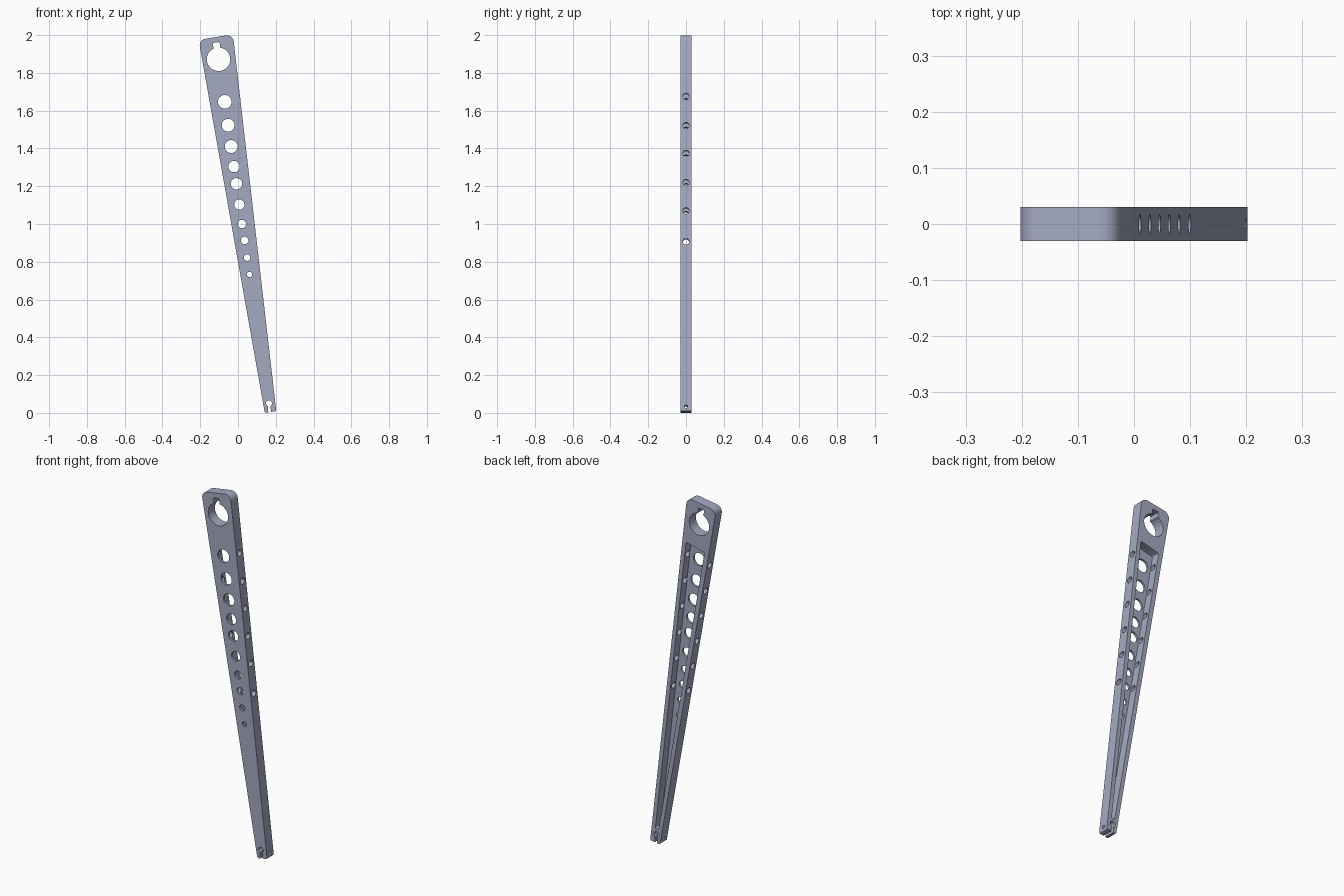
import bpy, bmesh, math
from mathutils import Vector

cube = bpy.data.objects.get("Cube")
if cube:
    bpy.data.objects.remove(cube, do_unlink=True)

HALF = 0.03  # half thickness of the arm

steel = bpy.data.materials.new("blue grey metal")
steel.use_nodes = True
colour = (0.37, 0.40, 0.53, 1.0)
steel.diffuse_color = colour
steel.node_tree.nodes["Principled BSDF"].inputs["Base Color"].default_value = colour


def rounded(corners, steps=8):
    """Round each (x, z, radius) corner of a convex outline with an arc."""
    pts = []
    for i, (x, z, r) in enumerate(corners):
        p = Vector((x, z))
        a = (Vector(corners[i - 1][:2]) - p).normalized()
        b = (Vector(corners[(i + 1) % len(corners)][:2]) - p).normalized()
        half = a.angle(b) / 2
        centre = p + (a + b).normalized() * (r / math.sin(half))
        start = p + a * (r / math.tan(half)) - centre
        end = p + b * (r / math.tan(half)) - centre
        sweep = start.angle_signed(end)
        for k in range(steps + 1):
            t = -sweep * k / steps
            pts.append((centre.x + start.x * math.cos(t) - start.y * math.sin(t),
                        centre.y + start.x * math.sin(t) + start.y * math.cos(t)))
    return pts


def make_object(name, bm):
    bmesh.ops.recalc_face_normals(bm, faces=bm.faces)
    mesh = bpy.data.meshes.new(name)
    bm.to_mesh(mesh)
    bm.free()
    mesh.materials.append(steel)
    obj = bpy.data.objects.new(name, mesh)
    bpy.context.collection.objects.link(obj)
    return obj


def prism(name, outline, y0, y1):
    """Extrude an x-z outline along y."""
    bm = bmesh.new()
    face = bm.faces.new([bm.verts.new((x, y0, z)) for x, z in outline])
    new = bmesh.ops.extrude_face_region(bm, geom=[face])["geom"]
    bmesh.ops.translate(bm, vec=(0, y1 - y0, 0),
                        verts=[v for v in new if isinstance(v, bmesh.types.BMVert)])
    return make_object(name, bm)


def rod(name, centre, direction, radius, length, sides=32):
    """Cylinder used as a drill."""
    bm = bmesh.new()
    bmesh.ops.create_cone(bm, cap_ends=True, segments=sides, radius1=radius,
                          radius2=radius, depth=length)
    rot = Vector(direction).to_track_quat('Z', 'Y').to_matrix()
    bmesh.ops.rotate(bm, verts=bm.verts, cent=(0, 0, 0), matrix=rot)
    bmesh.ops.translate(bm, verts=bm.verts, vec=centre)
    return make_object(name, bm)


def slot(name, start, end, half_width):
    """Straight slot through the thickness, from start to end in x-z."""
    a, b = Vector(start), Vector(end)
    d = (b - a).normalized()
    n = Vector((-d.y, d.x)) * half_width
    return prism(name, [tuple(p) for p in (a + n, a - n, b - n, b + n)], -0.1, 0.1)


def right_edge(z):
    return -0.019 + 0.220 * (1.93 - z) / 1.91


def left_edge(z):
    return -0.203 + 0.343 * (1.945 - z) / 1.935


# Tapered arm with rounded ends
arm = prism("tapered_arm", rounded([
    (left_edge(1.975), 1.975, 0.035), (-0.027, 2.004, 0.035),
    (0.2025, 0.010, 0.006), (left_edge(-0.001), -0.001, 0.010)]), -HALF, HALF)

cutters = []

# Long tapered pocket in the back, leaving a thin front web
WALL = 0.023
cutters.append(prism("pocket_cutter", rounded([
    (left_edge(1.72) + WALL + 0.004, 1.72, 0.008), (right_edge(1.75) - WALL, 1.75, 0.008),
    (right_edge(0.085) - WALL, 0.085, 0.004),
    (left_edge(0.08) + WALL, 0.08, 0.004)], 4), -0.018, 0.1))

# Large keyed bore at the top
cutters.append(rod("bore_cutter", (-0.103, 0, 1.872), (0, 1, 0), 0.062, 0.2, 48))
cutters.append(slot("keyway_cutter", (-0.103, 1.872), (-0.116, 1.961), 0.018))

# Row of shrinking lightening holes: x, z, radius
for x, z, r in [(-0.070, 1.647, 0.036), (-0.052, 1.523, 0.034), (-0.036, 1.410, 0.034),
                (-0.021, 1.304, 0.030), (-0.008, 1.213, 0.030), (0.007, 1.103, 0.027),
                (0.021, 1.000, 0.022), (0.035, 0.913, 0.020), (0.048, 0.822, 0.017),
                (0.061, 0.733, 0.014)]:
    cutters.append(rod("web_hole_cutter", (x, 0, z), (0, 1, 0), r, 0.2))

# Cross holes drilled through both side walls, slightly inclined
for z, slope in [(1.675, 0.2), (1.521, 0.2), (1.373, 0.2), (1.220, 0.2),
                 (1.070, 0.2), (0.907, 0.05)]:
    cutters.append(rod("side_hole_cutter", (right_edge(z), 0, z), (1, 0, slope), 0.017, 0.5, 24))

# Clamp end: round hole, split and small cross hole
cutters.append(rod("end_hole_cutter", (0.164, 0, 0.050), (0, 1, 0), 0.016, 0.2, 24))
cutters.append(slot("end_split_cutter", (0.164, 0.050), (0.170, -0.03), 0.007))
cutters.append(rod("clamp_hole_cutter", (0.198, 0, 0.033), (1, 0, 0.13), 0.009, 0.2, 16))

# Cut everything, then bake the result and drop the cutters
for c in cutters:
    c.hide_render = True
    mod = arm.modifiers.new(c.name, 'BOOLEAN')
    mod.operation = 'DIFFERENCE'
    mod.solver = 'EXACT'
    mod.object = c
bpy.context.view_layer.update()
baked = bpy.data.meshes.new_from_object(arm.evaluated_get(bpy.context.evaluated_depsgraph_get()))
arm.modifiers.clear()
arm.data = baked
baked.materials.clear()
baked.materials.append(steel)
for p in baked.polygons:
    p.material_index = 0
for c in cutters:
    bpy.data.objects.remove(c, do_unlink=True)

bpy.ops.object.select_all(action='DESELECT')
arm.select_set(True)
bpy.context.view_layer.objects.active = arm
bpy.ops.object.shade_smooth_by_angle(angle=math.radians(30))
